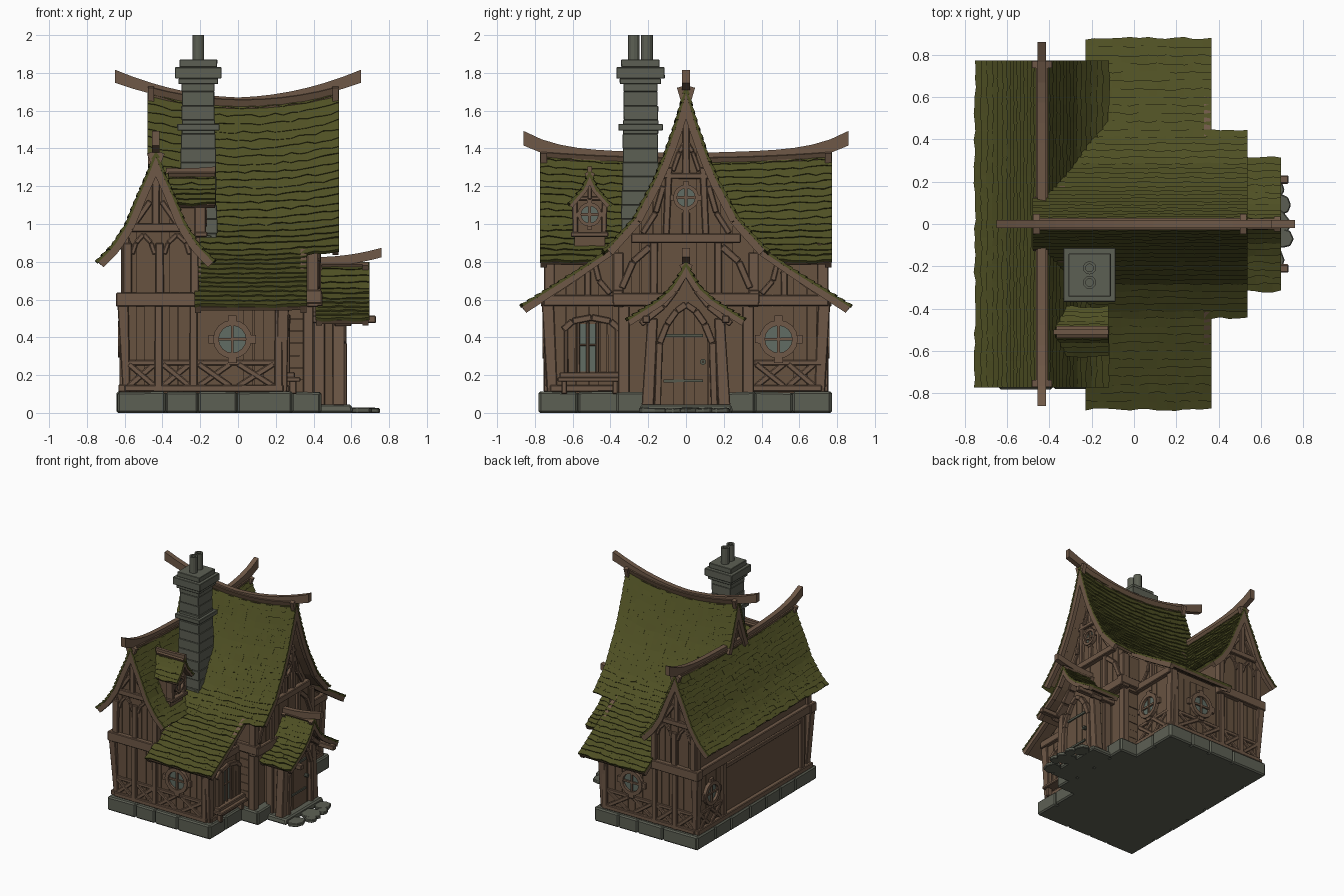
import bpy, bmesh, math, random
from mathutils import Vector as V

if "Cube" in bpy.data.objects:
    bpy.data.objects.remove(bpy.data.objects["Cube"])
random.seed(4)
R = random.uniform
X, Y, Z = V((1, 0, 0)), V((0, 1, 0)), V((0, 0, 1))

# ---- materials and part registry
def mat(name, c):
    m = bpy.data.materials.new(name)
    m.diffuse_color = (*c, 1)
    m.use_nodes = True
    m.node_tree.nodes["Principled BSDF"].inputs["Base Color"].default_value = m.diffuse_color
    return m
ROOF = mat("moss roof", (.077, .079, .017))
WALL = mat("plank wood", (.137, .085, .051))
BEAM = mat("timber", (.158, .098, .063))
STONE = mat("grey stone", (.108, .115, .088))
GLASS = mat("window glass", (.12, .15, .125))
METAL = mat("dark metal", (.09, .10, .075))
parts = {}

def loft(part, A, B):
    """Closed solid between two matching polygons."""
    if part not in parts: parts[part] = bmesh.new()
    bm = parts[part]
    a, b = [bm.verts.new(p) for p in A], [bm.verts.new(p) for p in B]
    bm.faces.new(a)
    bm.faces.new(b[::-1])
    for i in range(len(a)):
        j = (i + 1) % len(a)
        bm.faces.new((a[i], b[i], b[j], a[j]))

def hexa(part, r0, z0, r1, z1):
    q = lambda r, z: [V((r[0], r[2], z)), V((r[1], r[2], z)), V((r[1], r[3], z)), V((r[0], r[3], z))]
    loft(part, q(r0, z0), q(r1, z1))

def face(o, e, n): return (o, e, n)
def P(f, u, z, d=0): return f[0] + f[1] * u + Z * z + f[2] * d
def slab(part, f, pts, d0, d1): loft(part, [P(f, *p, d0) for p in pts], [P(f, *p, d1) for p in pts])

def bar(part, f, p, q, w, d=.028):
    t = V((q[0] - p[0], q[1] - p[1])).normalized() * w / 2
    k = R(.9, 1.1)
    slab(part, f, [(p[0] - t.y, p[1] + t.x), (p[0] + t.y, p[1] - t.x),
                   (q[0] + t.y * k, q[1] - t.x * k), (q[0] - t.y * k, q[1] + t.x * k)], -.03, d + R(-.002, .002))

def path(part, f, pts, w, d):
    for p, q in zip(pts, pts[1:]): bar(part, f, p, q, w, d)

def xbrace(part, f, u0, u1, z0, z1):
    bar(part, f, (u0, z0), (u1, z1), .03, .018)
    bar(part, f, (u0, z1), (u1, z0), .03, .022)

def planks(part, f, u0, u1, z0, top, w=.06):
    while u0 < u1 - .01:
        u2 = min(u1, u0 + w * R(.8, 1.2))
        slab(part, f, [(u0, z0), (u2 - .004, z0), (u2 - .004, top(u2)), (u0, top(u0))], -.02, R(.005, .01))
        u0 = u2

def ring(part, o, e, g, n, r0, r1, d, seg=16):
    c = lambda r, i: o + (e * math.cos(i * math.tau / seg) + g * math.sin(i * math.tau / seg)) * r
    for i in range(seg):
        A = [c(r0, i), c(r1, i), c(r1, i + 1), c(r0, i + 1)]
        loft(part, A, [p + n * d for p in A])

T = ("timber_frame", BEAM, .005)
W = ("wall_planks", WALL, 0)
WC = ("wall_cores", WALL, 0)
G = ("window_glass", GLASS, 0)

def round_window(f, u, z, r):
    slab(G, f, [(u + r * 1.1 * math.cos(i * math.tau / 16), z + r * 1.1 * math.sin(i * math.tau / 16)) for i in range(16)], -.01, .014)
    wf = ("window_frames", BEAM, 0)
    ring(wf, P(f, u, z, -.02), f[1], Z, f[2], r, r * 1.42, .055)
    for a, b in ((1, 0), (-1, 0), (0, 1), (0, -1)):
        bar(wf, f, (u + a * r * 1.3, z + b * r * 1.3), (u + a * r * 1.75, z + b * r * 1.75), r * .6, .028)
    bar(wf, f, (u - r, z), (u + r, z), .015, .026)
    bar(wf, f, (u, z - r), (u, z + r), .015, .028)

# ---- roofs: rows of wavy shingles swept down a flared profile
def height(prof):
    def h(u):
        u = abs(u)
        for (a, za), (b, zb) in zip(prof, prof[1:]):
            if u <= b: return za + (zb - za) * (u - a) / (b - a)
        return prof[-1][1]
    return h

def resample(prof, n):
    L = [0]
    for p, q in zip(prof, prof[1:]): L.append(L[-1] + math.dist(p, q))
    out = []
    for i in range(n + 1):
        s = L[-1] * i / n
        k = max(j for j in range(len(prof) - 1) if L[j] <= s + 1e-9)
        out.append(V(prof[k]).lerp(V(prof[k + 1]), (s - L[k]) / (L[k + 1] - L[k])))
    return out

def sweep(part, prof, c, axis, rng, rows, tile, lo, hi, tilt, jit, sag, full):
    pts, mid, half = resample(prof, rows), sum(full) / 2, (full[1] - full[0]) / 2
    for s in (-1, 1):
        for i in range(rows):
            p, q = pts[i], pts[i + 1]
            t = (q - p).normalized()
            n = V((-t.y, t.x))
            a0, a1 = rng((p.x + q.x) / 2)
            cnt = max(1, round((a1 - a0) / tile))
            def sec(a, j, h):
                ql = q + t * (.006 + j)
                out = []
                for b in (p + n * lo, p + n * (lo + (h - lo) * tilt), ql + n * h, ql + n * lo):
                    z = b.y + sag * (1 - i / rows) * (((a - mid) / half) ** 2 - 1)
                    out.append(V((a, c + s * b.x, z)) if axis == 'x' else V((c + s * b.x, a, z)))
                return out
            j0 = R(-jit, jit)
            for k in range(cnt):
                j1, h = R(-jit, jit), hi + R(-.12, .12) * jit
                loft(part, sec(a0 + (a1 - a0) * k / cnt, j0, h), sec(a0 + (a1 - a0) * (k + 1) / cnt, j1, h))
                j0 = j1

def roof(name, prof, c, axis, rng, full, rows, sag=0, barge=.05):
    sweep((name + "_shingles", ROOF, 0), prof, c, axis, rng, rows, .042, -.012, .007, .45, .008, sag, full)
    inner = lambda u: (rng(u)[0] + .01, rng(u)[1] - .01)
    sweep((name + "_underside", WALL, 0), prof, c, axis, inner, 16, .1, -.03, -.01, 1, 0, sag, full)
    for k in (0, 1):   # barge boards on both gable ends
        edge = lambda u: (rng(u)[k] + (.003, -.035)[k], rng(u)[k] + (.035, -.003)[k])
        sweep((name + "_barge_boards", BEAM, 0), prof, c, axis, edge, 14, 1, -barge, -.009, 1, 0, 0, full)

def ridge(name, c, axis, a0, a1, zf, hf, w=.04, seg=14):
    def sec(a):
        q = [(-w / 2, -hf(a) / 2), (w / 2, -hf(a) / 2), (w / 2, hf(a) / 2), (-w / 2, hf(a) / 2)]
        return [V((a, c + u, zf(a) + z)) if axis == 'x' else V((c + u, a, zf(a) + z)) for u, z in q]
    for i in range(seg):
        loft((name, BEAM, 0), sec(a0 + (a1 - a0) * i / seg), sec(a0 + (a1 - a0) * (i + 1) / seg))

MAIN = [(0, 1.735), (.06, 1.53), (.115, 1.37), (.17, 1.24), (.28, 1.03), (.42, .875), (.6, .75), (.868, .575)]
CROSS = [(0, 1.39), (.05, 1.26), (.09, 1.17), (.16, 1.0), (.23, .89), (.308, .81)]
PORCH = [(0, .80), (.035, .735), (.08, .665), (.15, .60), (.31, .50)]
DORM = [(0, 1.28), (.04, 1.19), (.11, 1.11)]
west = lambda u: -.48 if u < .12 else (-.42 if u < .2 else -.36)
roof("main_roof", MAIN, 0, 'x', lambda u: (west(u), .535) if u < .42 else (-.23, .365), (-.48, .535), 32, .07)
roof("cross_roof", CROSS, -.435, 'y', lambda u: (-.772, .772), (-.772, .772), 16, .03)
roof("porch_roof", PORCH, 0, 'x', lambda u: (.41, .695), (.41, .695), 11, 0, .04)
roof("dormer_roof", DORM, -.51, 'x', lambda u: (-.37, -.12), (-.37, -.12), 6, 0, .03)
ridge("main_ridge_beam", 0, 'x', -.65, .65, lambda a: 1.655 + .3 * a * a, lambda a: .03 + .06 * abs(a))
ridge("cross_ridge_beam", -.435, 'y', -.86, .86, lambda a: 1.36 + .2 * abs(a) ** 5, lambda a: .03 + .055 * abs(a), seg=18)
ridge("porch_ridge_beam", 0, 'x', .41, .76, lambda a: .80 + .4 * (a - .41) ** 2, lambda a: .05)
ridge("dormer_ridge_beam", -.51, 'x', -.38, -.12, lambda a: 1.28 + .3 * (a + .3) ** 2, lambda a: .03, .025)

# ---- wall cores
hm, hc, hp = height(MAIN), height(CROSS), height(PORCH)
fx, fy = face(V((0, 0, 0)), Y, X), face(V((0, 0, 0)), X, Y)
def sym(us, h, drop, apex, z0): return [(-us[0], z0)] + [(-u, h(u) - drop) for u in us] + [(0, h(0) - apex)] + [(u, h(u) - drop) for u in us[::-1]] + [(us[0], z0)]
slab(WC, fx, sym((.725, .6, .42, .28), hm, .05, .33, .1), -.22, .245)
for x0, x1 in ((-.42, -.37), (.36, .41)): slab(WC, fx, sym((.36, .28, .17, .06), hm, .07, .1, .56), x0, x1)
hexa(WC, (.24, .40, -.36, .36), .56, (.24, .40, -.36, .36), .85)
slab(WC, fx, sym((.19, .15, .08, .035), hp, .04, .08, .03), .3, .54)
slab(WC, fy, [(-.435 + u, hc(u) - .05) for u in (-.165, -.09, 0, .09, .165, .215)] + [(-.22, .1), (-.6, .1)], -.725, .725)
hexa(WC, (.2, .375, -.325, .325), .1, (.2, .375, -.325, .325), .6)
slab(WC, fx, [(-.59, .85), (-.43, .85), (-.43, 1.1), (-.51, 1.22), (-.59, 1.1)], -.33, -.2)

# ---- long walls (front and back)
for s in (-1, 1):
    f = face(V((0, s * .725, 0)), X, V((0, s, 0)))
    planks(W, f, -.6, .24, .11, lambda u: .57)
    planks(W, f, -.6, -.23, .6, lambda u: hc(u + .435) - .05)
    for u in (-.42, -.235, .215): bar(T, f, (u, .11), (u, .58), .042)
    bar(T, f, (-.645, .60), (-.19, .60), .075, .045)
    bar(T, f, (-.6, .13), (.24, .13), .035)
    bar(T, f, (-.6, .265), (.24, .265), .03, .02)
    for a, b in ((-.58, -.44), (-.4, -.255), (-.21, -.04), (.0, .19)): xbrace(T, f, a, b, .14, .26)
    round_window(f, -.03, .39, .072)
    for u in (-.585, -.415, -.23): bar(T, f, (u, .63), (u, .9), .045)
    bar(T, f, (-.585, .98), (-.285, .98), .045, .03)
    bar(T, f, (-.435, .98), (-.435, 1.3), .04)
    for a, b in ((-.56, -.44), (-.39, -.255)):   # arched panel heads
        m = (a + b) / 2
        path(T, f, [(a, .84), (a + .02, .9), (m, .945), (b - .02, .9), (b, .84)], .025, .018)
    for k in (-1, 1): bar(T, f, (-.435 + k * .12, .99), (-.435 + k * .03, 1.12), .03, .02)
    # flared corner posts
    ys = lambda a, b: sorted((s * a, s * b))
    hexa(T, (-.61, -.57, *ys(.68, .735)), .1, (-.64, -.58, *ys(.70, .765)), .6)
    hexa(T, (.2, .26, *ys(.68, .735)), .1, (.21, .27, *ys(.70, .765)), .6)
    hexa(T, (-.62, -.575, *ys(.69, .745)), .6, (-.62, -.575, *ys(.69, .745)), .93)
    # centre block: siding, corner posts and bracket under the overhang
    f = face(V((0, s * .325, 0)), X, V((0, s, 0)))
    for i in range(7): bar(W, f, (.24, .14 + i * .065), (.375, .14 + i * .065), .062, R(.008, .014))
    hexa(T, (.345, .40, *ys(.30, .36)), .1, (.345, .40, *ys(.30, .36)), .6)
    hexa(T, (.365, .425, *ys(.33, .385)), .56, (.365, .425, *ys(.33, .385)), .85)
    hexa(T, (.24, .445, *ys(.335, .39)), .58, (.24, .445, *ys(.335, .39)), .65)
    # wing walls facing the door side
    f = face(V((.245, 0, 0)), s * Y, X)
    planks(W, f, .34, .72, .11, lambda u: hm(u) - .06)
    bar(T, f, (.34, .595), (.755, .595), .06, .04)
    bar(T, f, (.34, .13), (.72, .13), .035)
    bar(T, f, (.52, .62), (.52, .75), .035)
    path(T, f, [(.4, .63), (.46, .70), (.48, .78)], .03, .02)
    # porch posts, side beams and braces
    hexa(T, (.50, .565, *ys(.17, .235)), .04, (.50, .565, *ys(.15, .205)), .5)
    hexa(T, (.38, .73, *ys(.19, .23)), .475, (.38, .73, *ys(.19, .23)), .515)
    hexa(T, (.40, .46, *ys(.17, .21)), .04, (.40, .46, *ys(.17, .21)), .5)

# ---- round window wing and bench window wing
f = face(V((.245, 0, 0)), Y, X)
round_window(f, .49, .39, .072)
bar(T, f, (.36, .265), (.72, .265), .03, .02)
xbrace(T, f, .37, .52, .14, .26)
xbrace(T, f, .54, .68, .14, .26)
slab(G, f, [(-.575, .22), (-.465, .22), (-.465, .47), (-.575, .47)], -.01, .014)
for u in (-.635, -.365): bar(T, f, (u, .21), (u, .46), .022, .03)
for u in (-.605, -.435, -.395): bar(W, f, (u, .21), (u, .475), .036, .024)
for u in (-.57, -.52, -.47): bar(T, f, (u, .21), (u, .48), .02, .028)
path(T, f, [(-.65, .44), (-.6, .485), (-.5, .505), (-.4, .485), (-.35, .44)], .035, .032)
bar(T, f, (-.58, .36), (-.46, .36), .012, .026)
bar(T, f, (-.67, .2), (-.33, .2), .03, .055)
hexa(T, (.24, .33, -.68, -.34), .165, (.24, .33, -.68, -.34), .19)
for y in (-.66, -.39): hexa(T, (.27, .31, y, y + .03), .1, (.27, .31, y, y + .03), .17)

# ---- high gables
f = face(V((.41, 0, 0)), Y, X)
planks(W, f, -.36, .36, .58, lambda u: hm(u) - .08)
bar(T, f, (-.385, .6), (.385, .6), .07, .035)
bar(T, f, (-.29, .925), (.29, .925), .05, .045)
bar(T, f, (-.13, 1.255), (.13, 1.255), .03, .03)
bar(T, f, (0, 1.26), (0, 1.6), .04)
bar(T, f, (0, .94), (0, 1.06), .04)
for k in (-1, 1):
    bar(T, f, (k * .17, .6), (k * .17, .92), .04)
    bar(T, f, (k * .105, .94), (k * .09, 1.3), .035)
    path(T, f, [(k * .34, .66), (k * .28, .8), (k * .19, .88)], .035, .024)
    path(T, f, [(k * .23, .95), (k * .16, 1.06), (k * .12, 1.2)], .03, .024)
    path(T, f, [(k * .07, 1.28), (k * .035, 1.38), (0, 1.44)], .025, .02)
round_window(f, 0, 1.14, .048)
f = face(V((-.42, 0, 0)), Y, -X)
planks(W, f, -.12, .12, 1.15, lambda u: hm(u) - .08)
bar(T, f, (0, 1.3), (0, 1.6), .04)

# ---- long left wall with framed plain panel
f = face(V((-.6, 0, 0)), Y, -X)
planks(W, f, .39, .72, .11, lambda u: .58, .08)
for z, w in ((.6, .07), (.13, .04), (.89, .05)): bar(T, f, (-.74, z), (.74, z), w, .035)
for u in (.39, -.62): bar(T, f, (u, .11), (u, .58), .045)
bar(T, f, (-.6, .53), (.39, .53), .03, .02)
bar(T, f, (.39, .265), (.72, .265), .03, .02)
xbrace(T, f, .42, .55, .14, .26)
xbrace(T, f, .57, .69, .14, .26)
round_window(f, .555, .39, .068)

# ---- porch front and door
f = face(V((.54, 0, 0)), Y, X)
D = [(0, .57), (.05, .54), (.10, .47), (.14, .37)]
planks(("door", WALL, 0), f, -.125, .125, .04, height(D), .063)
for k in (-1, 1):
    path(("door_frame", BEAM, .004), f, [(k * .15, .04), (k * .14, .37), (k * .10, .47), (k * .05, .54), (0, .575)], .035, .035)
    path(T, f, [(k * .24, .47), (k * .12, .565), (k * .055, .65), (0, .75)], .035, .06)
for z in (.17, .41): bar(("door_hinges", METAL, 0), f, (-.12, z), (.09, z), .016, .018)
ring(("door_knob", METAL, 0), P(f, .09, .27, 0), Y, Z, X, .004, .016, .03, 10)

# ---- dormer front
f = face(V((-.2, -.51, 0)), Y, X)
round_window(f, 0, 1.05, .045)
for k in (-1, 1): bar(T, f, (k * .075, .93), (k * .08, 1.13), .028, .03)
bar(T, f, (-.1, .945), (.1, .945), .025, .04)
bar(T, f, (-.08, 1.135), (.08, 1.135), .022, .025)
bar(T, f, (0, 1.13), (0, 1.24), .022, .04)

# ---- stone base: core with a rim of uneven blocks
S = ("stone_base", STONE, .01)
plan = [(-.62, -.76), (.27, -.76), (.27, -.35), (.42, -.35), (.42, .35), (.27, .35), (.27, .75), (-.62, .75)]
loft(S, [V((*p, 0)) for p in plan], [V((*p, .105)) for p in plan])
for p, q in zip(plan, plan[1:] + plan[:1]):
    p, q = V((*p, 0)), V((*q, 0))
    t = (q - p).normalized()
    f, L, u = face(p, t, t.cross(Z)), (q - p).length, -.018
    while u < L:
        v = u + R(.17, .27)
        v = L + .018 if v > L - .08 else v
        slab(S, f, [(u, 0), (v - .002, 0), (v - .002, R(.107, .114)), (u, R(.107, .114))], -.06, R(.018, .024))
        u = v
hexa(S, (.42, .61, -.25, .25), 0, (.42, .60, -.24, .24), .045)
for cx, cy, r in ((.66, 0, .085), (.65, .16, .07), (.645, -.17, .075), (.71, -.07, .05), (.70, .09, .05)):
    A = [V((cx + r * R(.8, 1.05) * math.cos(i * math.tau / 7), cy + r * R(.8, 1.1) * math.sin(i * math.tau / 7), 0)) for i in range(7)]
    loft(("step_stones", STONE, .005), A, [p + Z * R(.022, .03) for p in A])

# ---- chimney: stacked courses, bands, cap and two pots
C = ("chimney", STONE, .003)
def course(h, z0, z1, j=.003):
    r = [-.21 - h + R(-j, j), -.21 + h + R(-j, j), -.241 - h * 1.04 + R(-j, j), -.241 + h * 1.04 + R(-j, j)]
    hexa(C, r, z0, [v + R(-j, j) / 2 for v in r], z1)
for i in range(13): course(.1 - .0012 * i, .8 + .075 * i, .876 + .075 * i)
for h, z0, z1 in ((.112, 1.495, 1.53), (.104, 1.74, 1.77), (.122, 1.77, 1.83), (.098, 1.83, 1.87)): course(h, z0, z1, .002)
for y in (-.276, -.207):
    ring(("chimney_pots", STONE, 0), V((-.21, y, 1.86)), X, Y, Z, .018, .031, .14, 12)

# ---- turn the parts into objects
for (name, material, bevel), bm in parts.items():
    bmesh.ops.recalc_face_normals(bm, faces=bm.faces)
    me = bpy.data.meshes.new(name)
    bm.to_mesh(me)
    me.materials.append(material)
    ob = bpy.data.objects.new(name, me)
    bpy.context.collection.objects.link(ob)
    if bevel:
        md = ob.modifiers.new("worn edges", 'BEVEL')
        md.width, md.segments = bevel, 1
